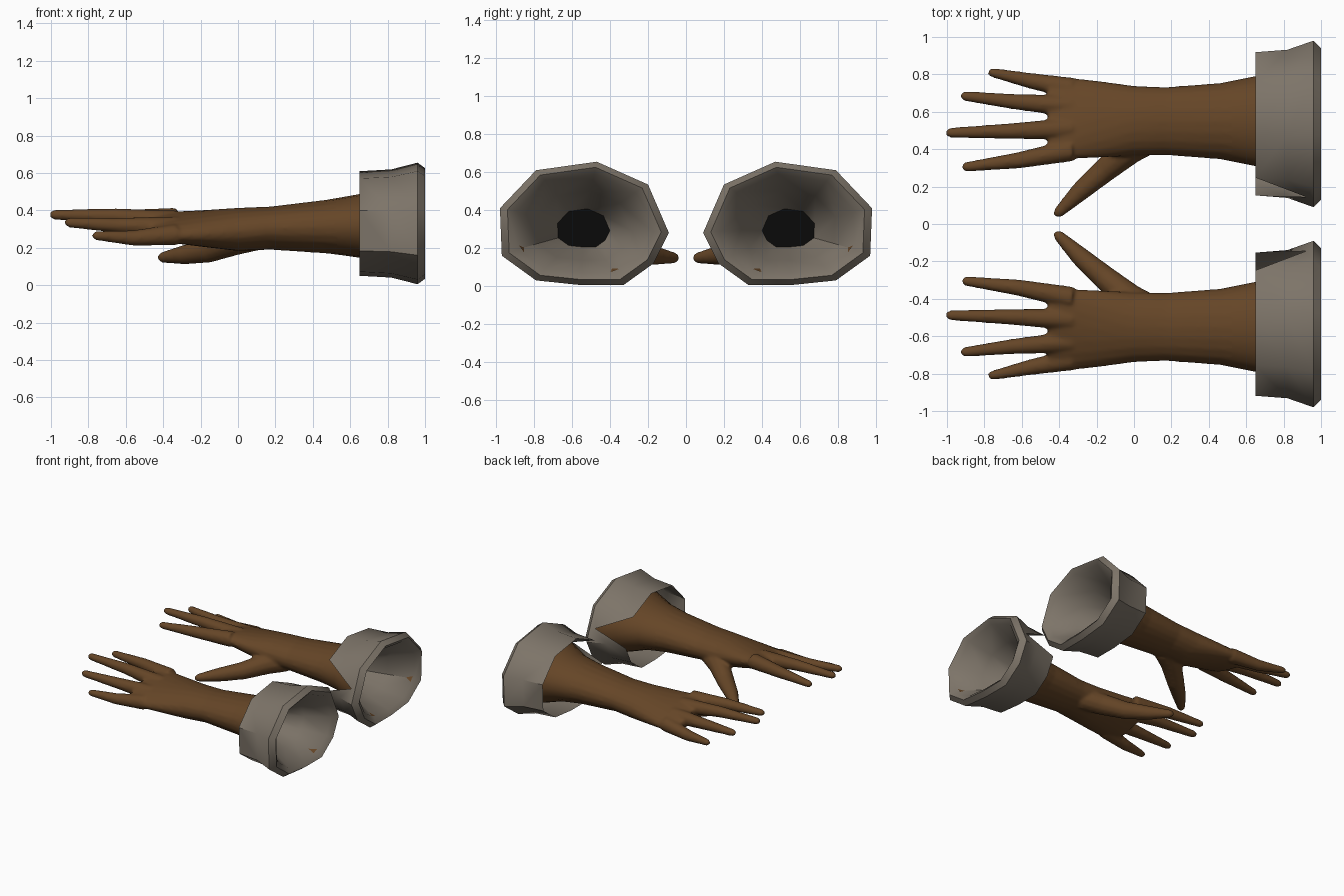
import bpy, bmesh, math
from mathutils import Vector

if "Cube" in bpy.data.objects:
    bpy.data.objects.remove(bpy.data.objects["Cube"])


def material(name, rgb):
    m = bpy.data.materials.new(name)
    m.diffuse_color = (*rgb, 1)
    m.use_nodes = True
    m.node_tree.nodes["Principled BSDF"].inputs["Base Color"].default_value = m.diffuse_color
    return m


SKIN = material("brown skin", (0.13, 0.06, 0.02))
CLOTH = material("grey cloth", (0.205, 0.175, 0.14))
DARK = material("black inside", (0.003, 0.003, 0.003))


def loft(bm, rings, caps=True):
    """Skin a list of equal-length point rings."""
    vs = [[bm.verts.new(p) for p in r] for r in rings]
    n = len(vs[0])
    for a, b in zip(vs, vs[1:]):
        for i in range(n):
            j = (i + 1) % n
            bm.faces.new((a[i], a[j], b[j], b[i]))
    if caps:
        bm.faces.new(vs[0][::-1])
        bm.faces.new(vs[-1])
    return vs


def section(x, yc, hy, zc, hz, tilt=0, n=20):
    """Oval cross-section of the arm or palm."""
    pts = []
    for i in range(n):
        a = 2 * math.pi * i / n
        y = hy * math.cos(a)
        pts.append(Vector((x, yc + y, zc + hz * math.sin(a) + tilt * y)))
    return pts


def digit(bm, path, n=12):
    """Tapered tube with a rounded tip through (x, y, z, radius) points."""
    pts = [Vector(p[:3]) for p in path]
    rad = [p[3] for p in path]
    d = (pts[-1] - pts[-2]).normalized()
    pts.append(pts[-1] + d * rad[-1] * 0.8)
    rad.append(rad[-1] * 0.5)
    rings = []
    for i, p in enumerate(pts):
        t = (pts[min(i + 1, len(pts) - 1)] - pts[max(i - 1, 0)]).normalized()
        u = t.cross(Vector((0, 0, 1))).normalized()
        w = u.cross(t)
        rings.append([p + rad[i] * (u * math.cos(2 * math.pi * k / n) + w * math.sin(2 * math.pi * k / n))
                      for k in range(n)])
    loft(bm, rings)


def finish(name, bm, mats):
    bmesh.ops.recalc_face_normals(bm, faces=bm.faces[:])
    me = bpy.data.meshes.new(name)
    bm.to_mesh(me)
    bm.free()
    for m in mats:
        me.materials.append(m)
    ob = bpy.data.objects.new(name, me)
    bpy.context.collection.objects.link(ob)
    bpy.ops.object.select_all(action='DESELECT')
    ob.select_set(True)
    bpy.context.view_layer.objects.active = ob
    bpy.ops.object.shade_smooth_by_angle(angle=math.radians(45))
    return ob


def mirror(ob):
    m = ob.modifiers.new("other side", 'MIRROR')
    m.use_axis = (False, True, False)
    m.use_mirror_merge = False


# hands: palm, fingers and thumb fused into one skin
bm = bmesh.new()
loft(bm, [section(*s) for s in (
    (0.55, 0.55, 0.22, 0.315, 0.154),
    (0.47, 0.55, 0.205, 0.313, 0.143),
    (0.17, 0.55, 0.182, 0.305, 0.115),
    (0.0, 0.552, 0.187, 0.298, 0.115, -0.05),
    (-0.2, 0.56, 0.207, 0.303, 0.092, -0.15),
    (-0.38, 0.567, 0.22, 0.31, 0.066, -0.22),
    (-0.46, 0.57, 0.215, 0.312, 0.045, -0.22))])
for path in (
    ((-0.33, 0.395, 0.355, 0.06), (-0.62, 0.34, 0.358, 0.044), (-0.9, 0.305, 0.352, 0.026)),
    ((-0.33, 0.51, 0.34, 0.06), (-0.65, 0.497, 0.368, 0.043), (-0.985, 0.488, 0.377, 0.027)),
    ((-0.33, 0.63, 0.308, 0.06), (-0.65, 0.655, 0.32, 0.041), (-0.905, 0.684, 0.335, 0.027)),
    ((-0.33, 0.725, 0.27, 0.058), (-0.56, 0.767, 0.252, 0.042), (-0.76, 0.81, 0.265, 0.025)),
    ((0.1, 0.47, 0.27, 0.085), (-0.02, 0.4, 0.238, 0.08), (-0.16, 0.285, 0.185, 0.066),
     (-0.29, 0.172, 0.162, 0.052), (-0.405, 0.06, 0.148, 0.029)),
):
    digit(bm, path)
hand = finish("hands", bm, [SKIN])
r = hand.modifiers.new("fuse", 'REMESH')
r.mode = 'VOXEL'
r.voxel_size = 0.011
r.use_smooth_shade = True
s = hand.modifiers.new("soften", 'SMOOTH')
s.factor = 0.5
s.iterations = 6
mirror(hand)

# forearms: open skin flaring out inside the cuff
bm = bmesh.new()
loft(bm, [section(*s) for s in (
    (0.45, 0.55, 0.2, 0.313, 0.139),
    (0.55, 0.55, 0.22, 0.315, 0.154),
    (0.65, 0.55, 0.24, 0.317, 0.17),
    (0.8, 0.545, 0.305, 0.32, 0.222),
    (0.96, 0.54, 0.375, 0.325, 0.275))], caps=False)
mirror(finish("forearms", bm, [SKIN]))

# cuffs: ten-sided band, folded rim, funnel lining and dark arm hole
RIM = [(0.47, 0.655), (0.79, 0.61), (0.98, 0.41), (0.97, 0.16), (0.79, 0.03),
       (0.55, 0.005), (0.33, 0.005), (0.17, 0.12), (0.09, 0.28), (0.20, 0.535)]
CY, CZ = 0.54, 0.328


def rim(x, k, dz=0.0):
    return [Vector((x, CY + (y - CY) * k, CZ + dz + (z - CZ) * k)) for y, z in RIM]


bm = bmesh.new()
vs = loft(bm, [rim(0.65, 0.86), rim(0.82, 0.89), rim(0.96, 1.0), rim(1.0, 0.91),
               rim(0.97, 0.8), rim(0.8, 0.56, -0.01), rim(0.6, 0.31, -0.022)], caps=False)
hole = bm.faces.new(vs[-1])
hole.material_index = 1
# V-shaped notch on the inner side of the band
A, B = 8, 9
for k in (0, 1):
    quad = {vs[k][A], vs[k][B], vs[k + 1][A], vs[k + 1][B]}
    bm.faces.remove(next(f for f in vs[k][A].link_faces if set(f.verts) == quad))
for e in [e for e in bm.edges if not e.link_faces]:
    bm.edges.remove(e)
tip = bm.verts.new((0.92, 0.145, 0.38))
edge = [vs[0][A], vs[1][A], vs[2][A], vs[2][B], vs[1][B], vs[0][B]]
for a, b in zip(edge, edge[1:]):
    bm.faces.new((a, b, tip))
mirror(finish("cuffs", bm, [CLOTH, DARK]))
